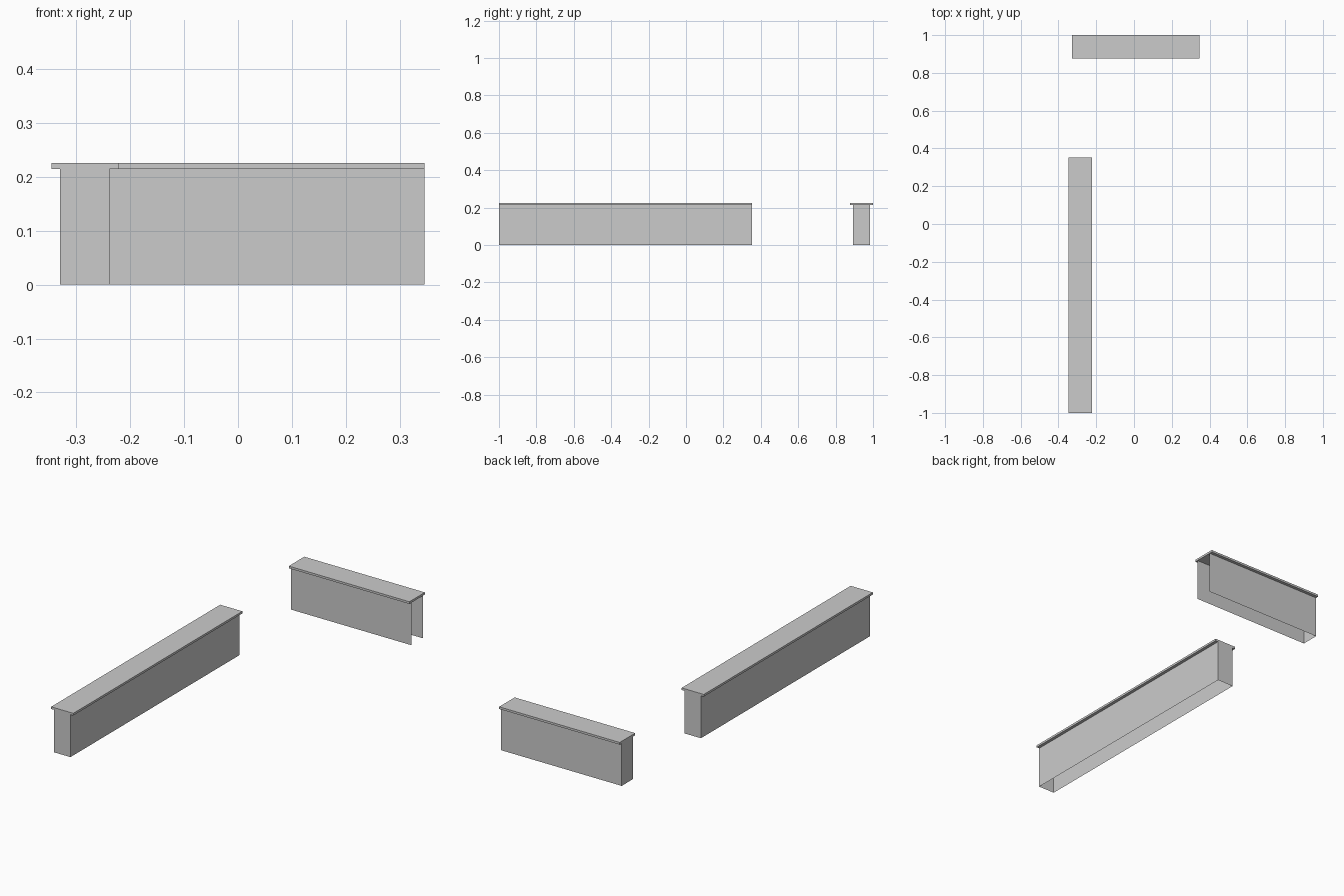
import bpy, bmesh

if "Cube" in bpy.data.objects:
    bpy.data.objects.remove(bpy.data.objects["Cube"])

WALL_TOP, CAP_TOP, LIP = 0.215, 0.226, 0.016


def box(name, lo, hi, open_sides=()):
    """Box from corner to corner; faces whose normal is in open_sides are left out."""
    bm = bmesh.new()
    bmesh.ops.create_cube(bm, size=1)
    for v in bm.verts:
        v.co = [lo[i] if v.co[i] < 0 else hi[i] for i in range(3)]
    bm.normal_update()
    gone = [f for f in bm.faces
            if any(f.normal[axis] * sign > 0.9 for axis, sign in open_sides)]
    bmesh.ops.delete(bm, geom=gone, context='FACES')
    mesh = bpy.data.meshes.new(name)
    bm.to_mesh(mesh)
    bm.free()
    bpy.context.collection.objects.link(bpy.data.objects.new(name, mesh))


def capped_wall(name, x, y, across, extra_open=()):
    """Hollow wall, open top and bottom, with a cap overhanging along one axis."""
    lo, hi = [x[0], y[0]], [x[1], y[1]]
    box(name + "_cap", lo + [WALL_TOP], hi + [CAP_TOP])
    lo[across] += LIP
    hi[across] -= LIP
    box(name + "_body", lo + [0], hi + [WALL_TOP],
        [(2, 1), (2, -1), *extra_open])


# Long wall runs front to back, closed at both ends
capped_wall("long_wall", (-0.346, -0.222), (-1.0, 0.352), 0)
# Short wall runs left to right, open at its right end
capped_wall("short_wall", (-0.329, 0.346), (0.876, 1.0), 1, [(0, 1)])
